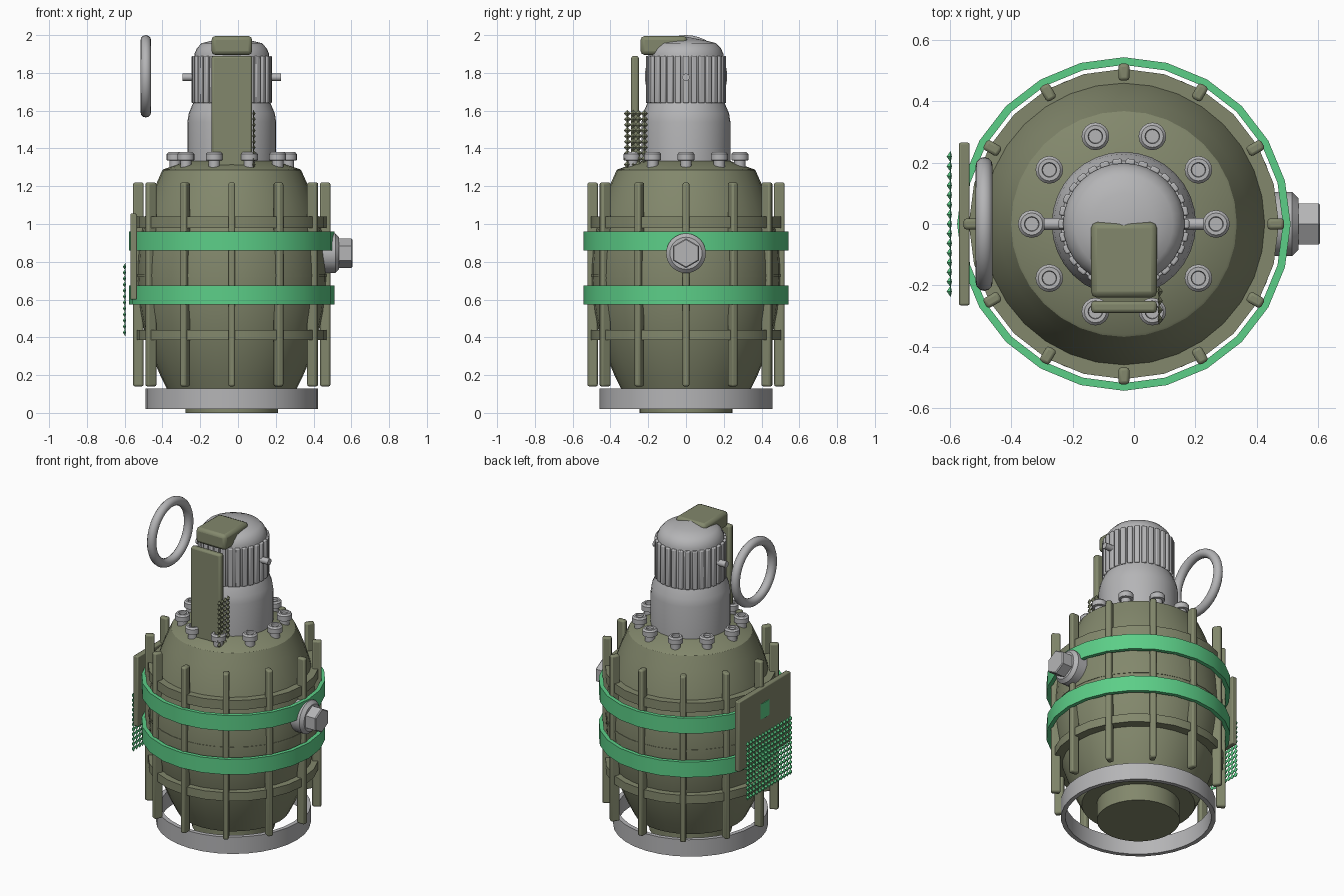
import bpy, bmesh, math
from mathutils import Matrix, Vector

if "Cube" in bpy.data.objects:
    bpy.data.objects.remove(bpy.data.objects["Cube"])

AXIS = -0.033  # x of the main vertical axis


def material(name, rgb):
    m = bpy.data.materials.new(name)
    m.use_nodes = True
    m.diffuse_color = (*rgb, 1)
    m.node_tree.nodes["Principled BSDF"].inputs["Base Color"].default_value = (*rgb, 1)
    return m


OLIVE = material("olive", (0.225, 0.245, 0.15))
STEEL = material("light steel", (0.46, 0.46, 0.47))
GREEN = material("bright green", (0.107, 0.62, 0.245))


def finish(bm, name, mat, loc=(0, 0, 0), smooth=35, bevel=0):
    bmesh.ops.recalc_face_normals(bm, faces=bm.faces)
    me = bpy.data.meshes.new(name)
    bm.to_mesh(me)
    bm.free()
    me.materials.append(mat)
    ob = bpy.data.objects.new(name, me)
    ob.location = loc
    bpy.context.collection.objects.link(ob)
    bpy.ops.object.select_all(action="DESELECT")
    ob.select_set(True)
    bpy.context.view_layer.objects.active = ob
    if bevel:
        b = ob.modifiers.new("soft_edges", "BEVEL")
        b.width, b.segments = bevel, 2
    if smooth:
        bpy.ops.object.shade_smooth_by_angle(angle=math.radians(smooth))
    return ob


def lathe(name, profile, mat, n=32, loc=(AXIS, 0, 0), closed=False, axis="Z", smooth=35):
    """Spin (radius, height) points; a closed profile makes a hollow ring."""
    bm = bmesh.new()
    verts = [bm.verts.new((r, 0, z)) for r, z in profile]
    pairs = list(zip(verts, verts[1:] + verts[:1]))
    edges = [bm.edges.new(p) for p in (pairs if closed else pairs[:-1])]
    bmesh.ops.spin(bm, geom=verts + edges, cent=(0, 0, 0), axis=(0, 0, 1),
                   angle=math.tau, steps=n, use_merge=True)
    bmesh.ops.remove_doubles(bm, verts=bm.verts, dist=1e-5)
    if axis == "X":
        bmesh.ops.rotate(bm, verts=bm.verts, matrix=Matrix.Rotation(math.pi / 2, 3, "Y"))
    return finish(bm, name, mat, loc, smooth)


def band(name, inner, outer, z0, z1, mat, n=24):
    return lathe(name, [(inner, z0), (outer, z0), (outer, z1), (inner, z1)], mat, n, closed=True)


def add_box(bm, lo, hi, turn=0):
    lo, hi = Vector(lo), Vector(hi)
    m = (Matrix.Rotation(turn, 4, "Z") @ Matrix.Translation((lo + hi) / 2)
         @ Matrix.Diagonal((*(hi - lo), 1)))
    bmesh.ops.create_cube(bm, size=1, matrix=m)


def box(name, lo, hi, mat, bevel):
    bm = bmesh.new()
    add_box(bm, lo, hi)
    return finish(bm, name, mat, bevel=bevel)


def box_ring(name, count, lo, hi, mat, bevel):
    bm = bmesh.new()
    for i in range(count):
        add_box(bm, lo, hi, math.tau * i / count)
    return finish(bm, name, mat, (AXIS, 0, 0), bevel=bevel)


def studded_patch(name, x, y0, y1, z0, z1, side, mat, step=0.031):
    """Grid of small pointed studs facing along x."""
    bm = bmesh.new()
    ny, nz = round((y1 - y0) / step), round((z1 - z0) / step)
    for i in range(ny):
        for j in range(nz):
            c = Vector((x, y0 + (i + 0.5) * (y1 - y0) / ny, z0 + (j + 0.5) * (z1 - z0) / nz))
            h = step * 0.6
            ring = [bm.verts.new(c + Vector((0, h * a, h * b)))
                    for a, b in ((1, 0), (0, 1), (-1, 0), (0, -1))]
            tip = bm.verts.new(c + Vector((side * 0.013, 0, 0)))
            back = bm.verts.new(c - Vector((side * 0.004, 0, 0)))
            for a, b in zip(ring, ring[1:] + ring[:1]):
                bm.faces.new((a, b, tip))
                bm.faces.new((b, a, back))
    return finish(bm, name, mat, smooth=0)


# Barrel body with conical shoulder
LOW, HIGH, STEPS = 0.11, 1.285, 14
barrel = [(0, LOW)]
for k in range(STEPS + 1):
    z = LOW + (HIGH - LOW) * k / STEPS
    barrel.append((0.5 - 0.13 * ((z - 0.73) / 0.55) ** 2, z))
lathe("body", barrel + [(0.36, 1.29), (0.2, 1.345), (0, 1.345)], OLIVE, 32, smooth=25)
lathe("bottom_plug", [(0, 0), (0.245, 0), (0.245, 0.12)], OLIVE)
band("base_ring", 0.43, 0.457, 0.02, 0.13, STEEL, 32)

# Hoops, straps and cage bars
band("lower_hoop", 0.44, 0.505, 0.385, 0.44, OLIVE)
band("upper_hoop", 0.44, 0.505, 0.98, 1.04, OLIVE)
band("middle_seam", 0.48, 0.502, 0.72, 0.735, OLIVE, 32)
band("lower_strap", 0.518, 0.543, 0.575, 0.675, GREEN)
band("upper_strap", 0.518, 0.543, 0.86, 0.96, GREEN)
box_ring("cage_bars", 12, (0.467, -0.018, 0.14), (0.522, 0.018, 1.22), OLIVE, 0.01)

# Shoulder bolts with recessed sockets
for i in range(10):
    a = math.tau * i / 10
    lathe(f"shoulder_bolt_{i + 1}",
          [(0, 1.3), (0.03, 1.3), (0.03, 1.335), (0.045, 1.338), (0.045, 1.37),
           (0.036, 1.38), (0.024, 1.38), (0.022, 1.368), (0, 1.368)],
          STEEL, 16, (AXIS + 0.3 * math.cos(a), 0.3 * math.sin(a), 0))

# Fuse collar, knurled head and cross pin
lathe("fuse_collar", [(0, 1.33), (0.235, 1.33), (0.235, 1.54), (0.228, 1.585),
                      (0.205, 1.64), (0, 1.64)], STEEL)
lathe("fuse_head", [(0.198, 1.62), (0.198, 1.9), (0.185, 1.93), (0.16, 1.957),
                    (0.1, 1.972), (0, 1.992)], STEEL)
box_ring("knurl_ridges", 30, (0.185, -0.0155, 1.64), (0.213, 0.0155, 1.89), STEEL, 0.006)
lathe("cross_pin", [(0, -0.26), (0.02, -0.26), (0.02, 0.26), (0, 0.26)], STEEL, 12,
      (AXIS, 0, 1.777), axis="X")

# Safety lever with its cap and grip patch
box("lever_plate", (-0.14, -0.29, 1.29), (0.075, -0.25, 1.89), OLIVE, 0.012)
box("lever_cap", (-0.14, -0.24, 1.895), (0.075, 0.006, 1.995), OLIVE, 0.02)
studded_patch("lever_grip", 0.081, -0.325, -0.205, 1.3, 1.6, 1, OLIVE)

# Pull ring
tube = [(0.19 + 0.028 * math.cos(math.tau * k / 12), 0.028 * math.sin(math.tau * k / 12))
        for k in range(12)]
lathe("pull_ring", tube, STEEL, 40, (-0.488, 0, 1.782), closed=True, axis="X", smooth=60)

# Side plate with studded patch
box("side_plate", (-0.57, -0.265, 0.6), (-0.535, 0.265, 1.055), OLIVE, 0.006)
studded_patch("side_grip", -0.597, -0.235, 0.235, 0.41, 0.79, -1, GREEN)

# Side bolt: chamfered washer and hexagonal head
lathe("side_washer", [(0, 0.44), (0.105, 0.44), (0.105, 0.515), (0.085, 0.535), (0, 0.535)],
      STEEL, 32, (0, 0, 0.845), axis="X")
lathe("side_hex_head", [(0, 0.53), (0.078, 0.53), (0.078, 0.6), (0.072, 0.606), (0, 0.606)],
      STEEL, 6, (0, 0, 0.845), axis="X", smooth=0)
